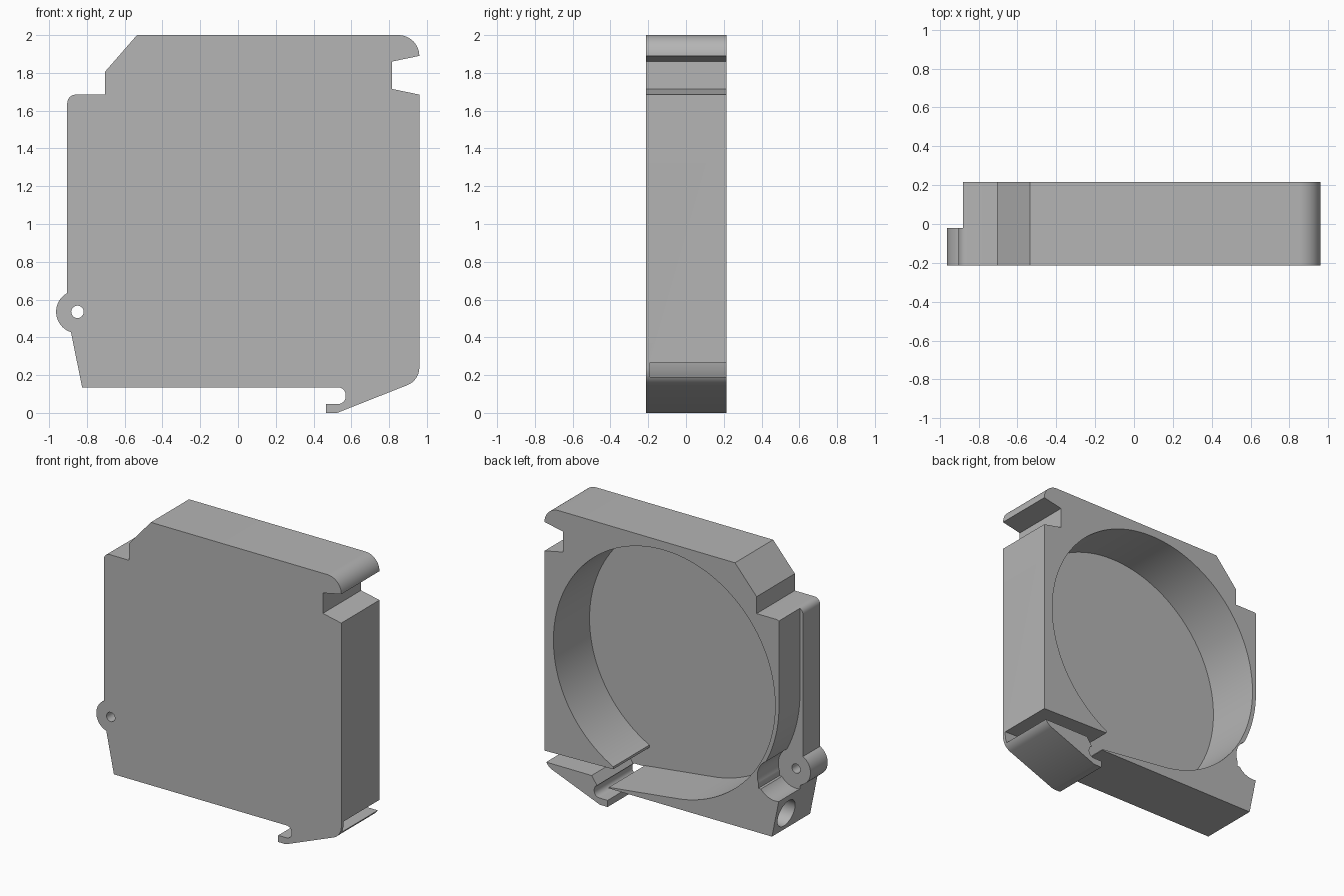
import bpy, bmesh, math
from mathutils import Vector

cube = bpy.data.objects.get("Cube")
if cube:
    bpy.data.objects.remove(cube)

FRONT, BACK, STEP, FLOOR = -0.213, 0.215, -0.02, -0.19
RING = (0.02, 1.07)      # centre of the round recess
PIVOT = (-0.85, 0.535)   # centre of the hinge ear

grey = bpy.data.materials.new("warm_grey_plastic")
grey.use_nodes = True
colour = (0.46, 0.46, 0.46, 1)
grey.diffuse_color = colour
grey.node_tree.nodes["Principled BSDF"].inputs["Base Color"].default_value = colour


def arc(centre, radius, start, end, steps=12):
    angles = [math.radians(start + (end - start) * i / steps) for i in range(steps + 1)]
    return [(centre[0] + radius * math.cos(a), centre[1] + radius * math.sin(a)) for a in angles]


def prism(name, outline, y0, y1):
    """Extrude an (x, z) outline along y."""
    bm = bmesh.new()
    face = bm.faces.new([bm.verts.new((x, y0, z)) for x, z in outline])
    new = bmesh.ops.extrude_face_region(bm, geom=[face])["geom"]
    moved = [v for v in new if isinstance(v, bmesh.types.BMVert)]
    bmesh.ops.translate(bm, verts=moved, vec=(0, y1 - y0, 0))
    bmesh.ops.recalc_face_normals(bm, faces=bm.faces)
    mesh = bpy.data.meshes.new(name)
    bm.to_mesh(mesh)
    bm.free()
    obj = bpy.data.objects.new(name, mesh)
    bpy.context.collection.objects.link(obj)
    mesh.materials.append(grey)
    return obj


def combine(target, other, operation="DIFFERENCE"):
    """Apply a boolean and discard the helper."""
    bpy.context.view_layer.objects.active = target
    mod = target.modifiers.new("cut", "BOOLEAN")
    mod.operation, mod.object, mod.solver = operation, other, "EXACT"
    bpy.ops.object.modifier_apply(modifier=mod.name)
    bpy.data.objects.remove(other)


# Housing outline, with latch notch, rounded corners and foot hook
outline = [(-0.825, 0.135), (-0.885, 0.43), (-0.904, 0.6)]
outline += arc((-0.859, 1.64), 0.045, 180, 90, 6)
outline += [(-0.705, 1.685), (-0.705, 1.805), (-0.535, 2.0)]
outline += arc((0.85, 1.89), 0.11, 90, 0)
outline += [(0.815, 1.86), (0.815, 1.715), (0.96, 1.685)]
outline += arc((0.86, 0.24), 0.1, 0, -70)
outline += [(0.525, 0), (0.465, 0), (0.465, 0.047)]
outline += arc((0.53, 0.087), 0.04, -90, 0, 6) + arc((0.53, 0.095), 0.04, 0, 90, 6)
housing = prism("housing", outline, FRONT, BACK)

# Narrower rear half: set-in side that follows the round wall, and ear clearance
side = [(-0.88, 1.8)] + arc(RING, 0.9, 180, 215, 24) + [(-0.72, 0.45), (-1.1, 0.45), (-1.1, 1.8)]
combine(housing, prism("side_cutter", side, STEP, 0.4))
combine(housing, prism("clearance_cutter", arc(PIVOT, 0.14, 0, 354, 59), STEP, 0.4))

# Round recess, opening into the spring slot above the foot
combine(housing, prism("recess_cutter", arc(RING, 0.87, 0, 357.5, 143), FLOOR, 0.4))
slot = [(-0.08, 0.206), (0.456, 0.142), (0.456, 0.12), (0.54, 0.12), (0.59, 0.19),
        (1.1, 0.19), (1.1, 0.265), (0.42, 0.28), (0.42, 0.4), (-0.08, 0.4)]
combine(housing, prism("slot_cutter", slot, FLOOR, 0.4))

# Hinge ear with a pin hole
combine(housing, prism("ear", arc(PIVOT, 0.113, 0, 352.5, 47), FRONT, STEP), "UNION")
combine(housing, prism("pin_cutter", arc(PIVOT, 0.033, 0, 345, 23), -0.5, 0.5))

# Round socket in the slanted lower side
socket = prism("socket_cutter", arc((0, 0), 0.095, 0, 352.5, 47), -0.2, 0.2)
socket.rotation_euler = (0, 0, math.radians(90))
socket.location = Vector((-0.83, 0.09, 0.26))
bpy.context.view_layer.update()
combine(housing, socket)

# Smooth curves, sharp corners
bpy.ops.object.select_all(action="DESELECT")
housing.select_set(True)
bpy.context.view_layer.objects.active = housing
bpy.ops.object.shade_smooth_by_angle(angle=math.radians(25))
